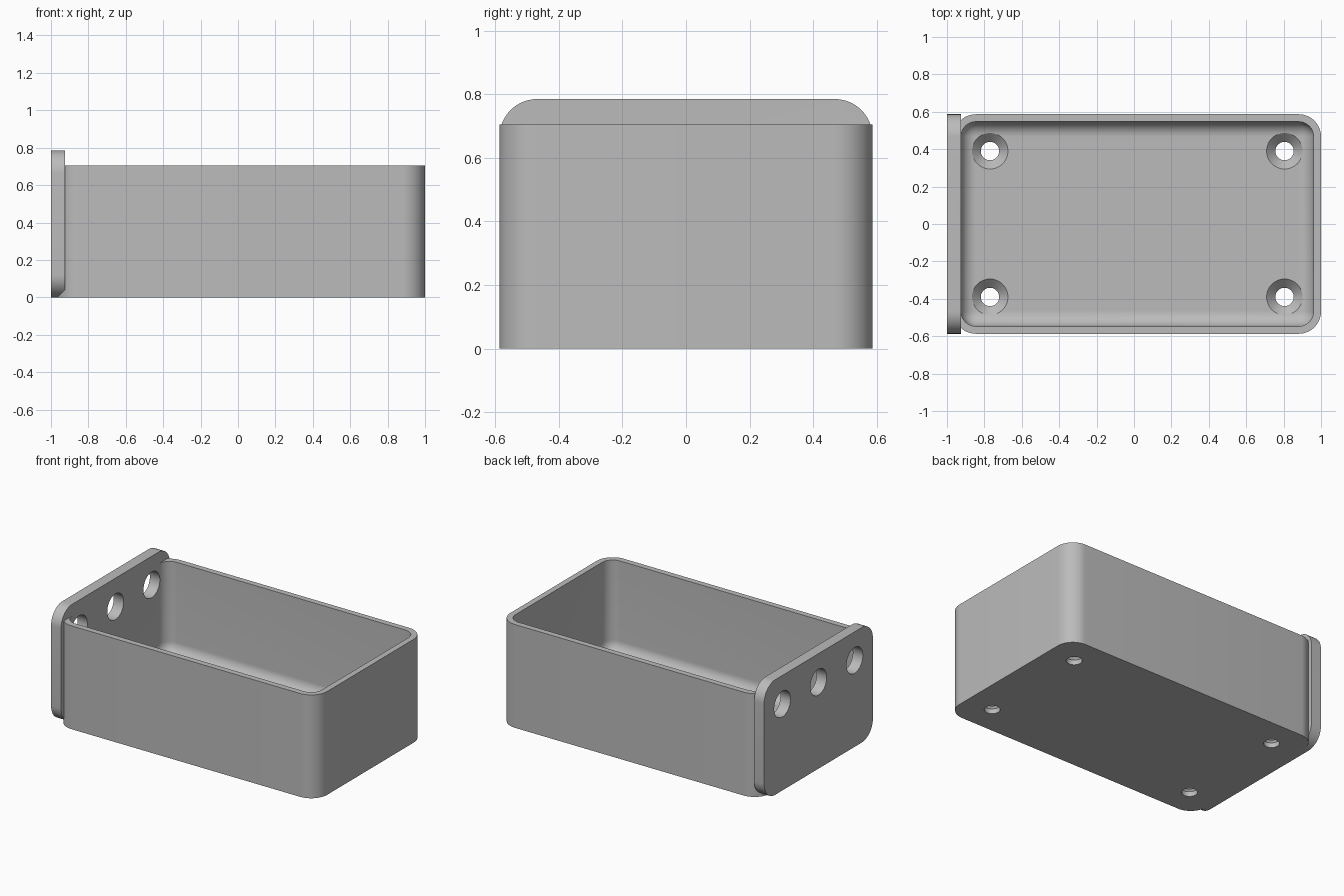
import bpy, bmesh, math
from mathutils import Matrix

cube = bpy.data.objects.get("Cube")
if cube:
    bpy.data.objects.remove(cube, do_unlink=True)

grey = bpy.data.materials.new("plain grey")
grey.use_nodes = True
colour = (0.5, 0.5, 0.5, 1)
grey.diffuse_color = colour
grey.node_tree.nodes["Principled BSDF"].inputs["Base Color"].default_value = colour

WALL, FLOOR, CORNER = 0.04, 0.08, 0.12
LEFT, RIGHT, HALF_Y = -0.965, 1.0, 0.587
TOP, PLATE_TOP, PLATE_X = 0.705, 0.785, -0.925


def make(name, bm):
    mesh = bpy.data.meshes.new(name)
    bmesh.ops.recalc_face_normals(bm, faces=bm.faces)
    bm.to_mesh(mesh)
    bm.free()
    mesh.materials.append(grey)
    obj = bpy.data.objects.new(name, mesh)
    bpy.context.collection.objects.link(obj)
    return obj


def rounded_box(name, low, high, radius, axis, round_floor=False):
    """Box with rounded edges along one axis, and optionally around its underside."""
    bm = bmesh.new()
    bmesh.ops.create_cube(bm, size=1)
    for v in bm.verts:
        v.co = [h if c > 0 else l for c, l, h in zip(v.co, low, high)]
    edges = []
    for e in bm.edges:
        a, b = (v.co for v in e.verts)
        along = abs((a - b)[axis]) > 1e-4
        under = round_floor and max(a.z, b.z) < low[2] + 1e-4
        if along or under:
            edges.append(e)
    bmesh.ops.bevel(bm, geom=edges, offset=radius, offset_type='OFFSET',
                    segments=12, profile=0.5, affect='EDGES')
    return make(name, bm)


def lathe(name, profile, matrix, sides=48):
    """Closed solid turned from (radius, height) pairs."""
    bm = bmesh.new()
    rings = []
    for r, z in profile:
        angles = [math.tau * i / sides for i in range(sides)]
        rings.append([bm.verts.new((r * math.cos(a), r * math.sin(a), z)) for a in angles])
    for lower, upper in zip(rings, rings[1:]):
        for i in range(sides):
            j = (i + 1) % sides
            bm.faces.new((lower[i], lower[j], upper[j], upper[i]))
    bm.faces.new(rings[0][::-1])
    bm.faces.new(rings[-1])
    bm.transform(matrix)
    return make(name, bm)


def combine(target, tool, operation):
    mod = target.modifiers.new(operation.lower(), 'BOOLEAN')
    mod.object, mod.operation, mod.solver = tool, operation, 'EXACT'
    bpy.context.view_layer.objects.active = target
    bpy.ops.object.modifier_apply(modifier=mod.name)
    bpy.data.objects.remove(tool, do_unlink=True)


# Tray body joined to the taller end plate
tray = rounded_box("tray", (LEFT, -HALF_Y, 0), (RIGHT, HALF_Y, TOP), CORNER, 2)
plate = rounded_box("end_plate", (-1, -HALF_Y, 0), (PLATE_X, HALF_Y, PLATE_TOP), CORNER, 0)
combine(tray, plate, 'UNION')

# Hollow inside with a filleted floor
cavity = rounded_box("cavity_cutter", (PLATE_X, WALL - HALF_Y, FLOOR),
                     (RIGHT - WALL, HALF_Y - WALL, 1), CORNER - WALL, 2, True)
combine(tray, cavity, 'DIFFERENCE')

# Countersunk screw holes in the floor
screw = [(0.049, -0.1), (0.049, FLOOR - 0.047), (0.096, FLOOR), (0.096, FLOOR + 0.1)]
for x in (-0.77, 0.805):
    for y in (-0.39, 0.39):
        combine(tray, lathe("screw_cutter", screw, Matrix.Translation((x, y, 0))), 'DIFFERENCE')

# Row of three round holes through the end plate
for y in (-0.39, 0, 0.39):
    place = Matrix.Translation((-0.96, y, 0.59)) @ Matrix.Rotation(math.pi / 2, 4, 'Y')
    combine(tray, lathe("port_cutter", [(0.088, -0.1), (0.088, 0.1)], place), 'DIFFERENCE')

bpy.ops.object.select_all(action='DESELECT')
tray.select_set(True)
bpy.context.view_layer.objects.active = tray
bpy.ops.object.shade_smooth_by_angle(angle=math.radians(30))
